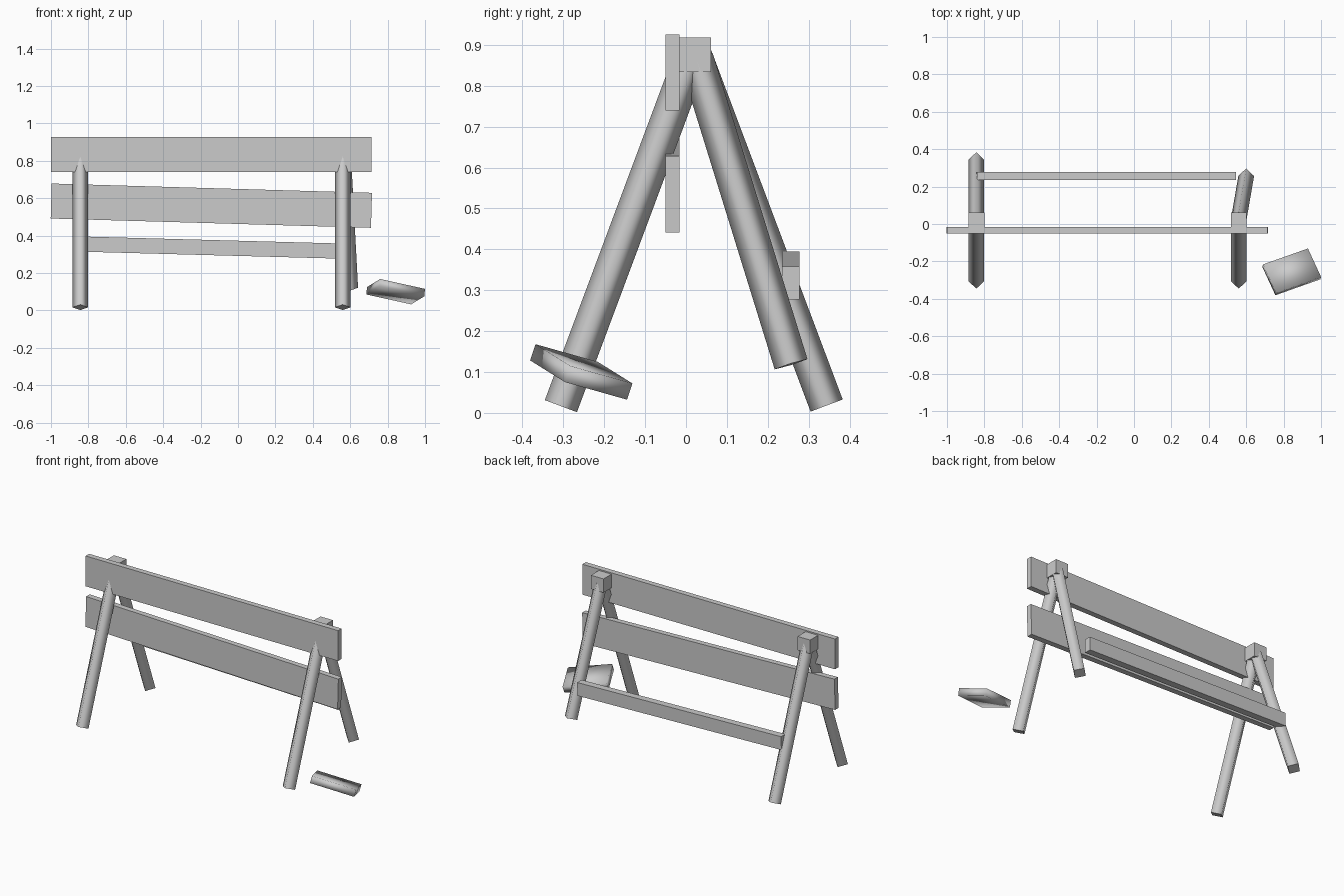
import bpy, bmesh, math
from mathutils import Vector, Matrix

if "Cube" in bpy.data.objects:
    bpy.data.objects.remove(bpy.data.objects["Cube"])


def make_object(name, bm):
    bmesh.ops.recalc_face_normals(bm, faces=bm.faces)
    mesh = bpy.data.meshes.new(name)
    bm.to_mesh(mesh)
    bm.free()
    ob = bpy.data.objects.new(name, mesh)
    bpy.context.collection.objects.link(ob)
    return ob


def box(name, center, size, tilt_y=0.0):
    bm = bmesh.new()
    bmesh.ops.create_cube(bm, size=1.0)
    m = (Matrix.Translation(center) @ Matrix.Rotation(tilt_y, 4, 'Y')
         @ Matrix.Diagonal((*size, 1.0)))
    bmesh.ops.transform(bm, matrix=m, verts=bm.verts)
    return make_object(name, bm)


def post(name, foot, head, radius=0.042):
    """Four-sided post, corners facing front, with smooth sides."""
    foot, head = Vector(foot), Vector(head)
    axis = (head - foot).normalized()
    side = (Vector((1, 0, 0)) - axis * axis.x).normalized()
    front = axis.cross(side)
    bm = bmesh.new()
    rings = [[bm.verts.new(p + d * radius) for d in (side, front, -side, -front)]
             for p in (foot, head)]
    for i in range(4):
        j = (i + 1) % 4
        f = bm.faces.new((rings[0][i], rings[0][j], rings[1][j], rings[1][i]))
        f.smooth = True
    for r in rings:
        bm.faces.new(r)
    return make_object(name, bm)


# Warning boards; the lower one has slipped
box("top_board", (-0.1425, -0.033, 0.833), (1.715, 0.034, 0.186))
box("lower_board", (-0.1425, -0.033, 0.560), (1.713, 0.034, 0.187), math.atan(0.029))

# Legs; the right back leg is broken short and twisted
for label, x in (("left", -0.843), ("right", 0.56)):
    post(f"{label}_front_leg", (x, -0.306, 0.0165), (x, 0.015, 0.876))
    box(f"{label}_top_block", (x, 0.016, 0.876), (0.085, 0.09, 0.084))
post("left_back_leg", (-0.843, 0.344, 0.018), (-0.843, 0.021, 0.876))
post("right_back_leg", (0.60, 0.257, 0.119), (0.56, 0.025, 0.868))

# Rear crossbar
box("crossbar", (-0.148, 0.256, 0.336), (1.385, 0.042, 0.081), math.atan(0.027))

# Broken chunk lying near the right front leg
corner = Vector((0.76, -0.368, 0.168))
a, b = Vector((0.24, 0.085, -0.053)), Vector((-0.07, 0.152, -0.043))
down = -a.cross(b).normalized() * 0.042
bm = bmesh.new()
top = [bm.verts.new(p) for p in (corner, corner + a, corner + a + b, corner + b)]
face = bm.faces.new(top)
ext = bmesh.ops.extrude_face_region(bm, geom=[face], use_keep_orig=True)
bmesh.ops.translate(bm, vec=down,
                    verts=[g for g in ext["geom"] if isinstance(g, bmesh.types.BMVert)])
for f in bm.faces:
    f.smooth = True
make_object("loose_chunk", bm)
